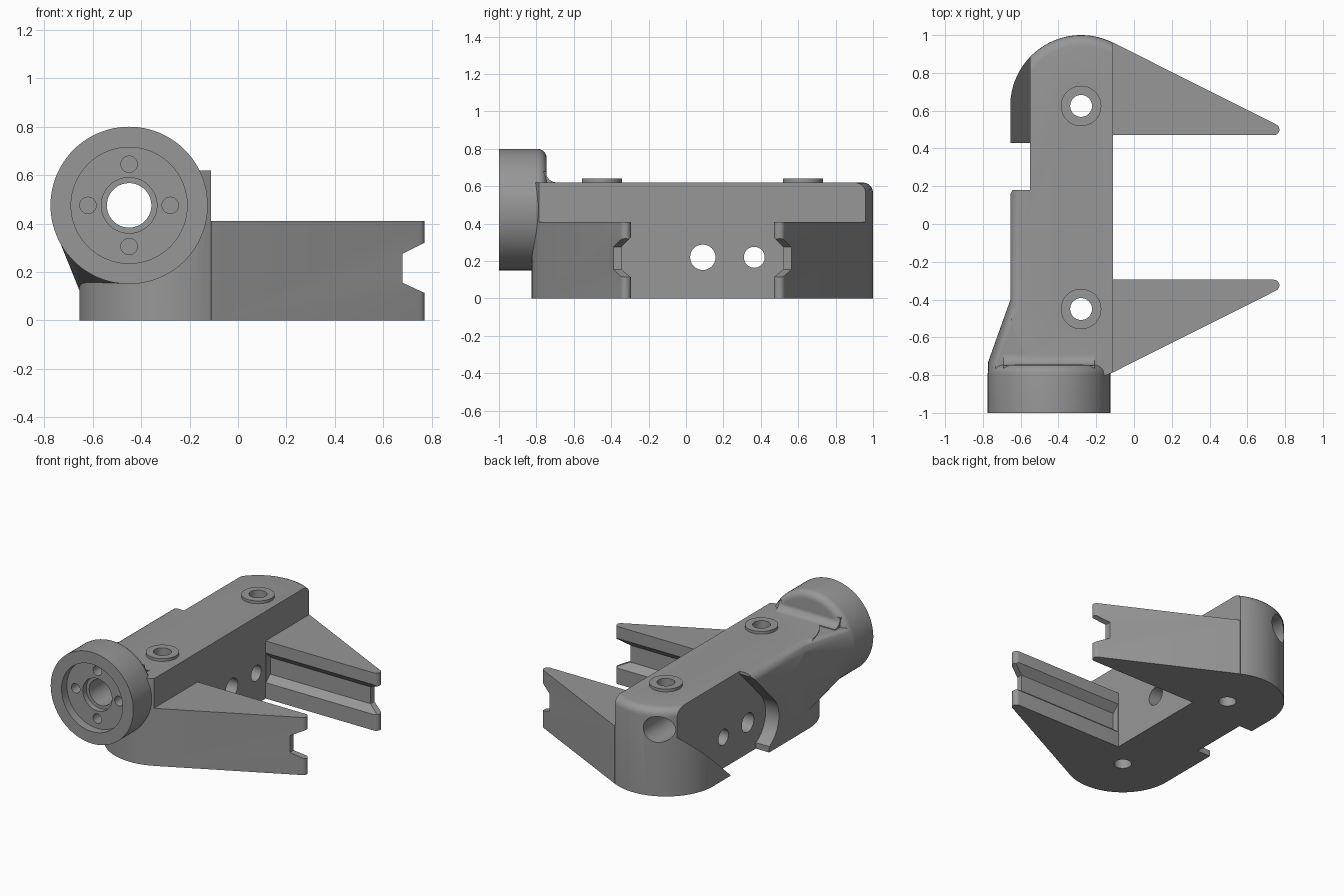
import bpy, bmesh, math
from mathutils import Vector

if "Cube" in bpy.data.objects:
    bpy.data.objects.remove(bpy.data.objects["Cube"])

grey = bpy.data.materials.new("plain grey")
grey.diffuse_color = (0.31, 0.31, 0.31, 1)
grey.use_nodes = True
grey.node_tree.nodes["Principled BSDF"].inputs["Base Color"].default_value = grey.diffuse_color
MID = 0.0875            # mirror line between the two arms
RX, RZ = -0.45, 0.475   # front socket axis


def finish(name, bm):
    bmesh.ops.recalc_face_normals(bm, faces=bm.faces[:])
    me = bpy.data.meshes.new(name)
    bm.to_mesh(me)
    bm.free()
    ob = bpy.data.objects.new(name, me)
    bpy.context.collection.objects.link(ob)
    me.materials.append(grey)
    return ob


def prism_bm(pts, axis, lo, hi):
    """Extrude a 2D outline along an axis."""
    def at(a, b, h):
        return {"x": (h, a, b), "y": (a, h, b), "z": (a, b, h)}[axis]
    bm = bmesh.new()
    rings = [[bm.verts.new(at(a, b, h)) for a, b in pts] for h in (lo, hi)]
    n = len(pts)
    for r in rings:
        bm.faces.new(r)
    for i in range(n):
        j = (i + 1) % n
        bm.faces.new((rings[0][i], rings[0][j], rings[1][j], rings[1][i]))
    bmesh.ops.recalc_face_normals(bm, faces=bm.faces[:])
    return bm


def prism(name, pts, axis, lo, hi):
    return finish(name, prism_bm(pts, axis, lo, hi))


def arc(cx, cy, r, a0, a1, n):
    return [(cx + r * math.cos(math.radians(a0 + (a1 - a0) * i / n)),
             cy + r * math.sin(math.radians(a0 + (a1 - a0) * i / n))) for i in range(n + 1)]


def circle(cx, cy, r, n=48):
    return arc(cx, cy, r, 0, 360, n)[:-1]


def lathe(name, prof, cx, cz, n=96):
    """Closed solid of revolution about a y-axis; prof is (radius, y)."""
    bm = bmesh.new()
    rings = [[bm.verts.new((a, y, b)) for a, b in circle(cx, cz, r, n)] for r, y in prof]
    for p, q in zip(rings, rings[1:]):
        for i in range(n):
            j = (i + 1) % n
            bm.faces.new((p[i], p[j], q[j], q[i]))
    bm.faces.new(rings[0])
    bm.faces.new(rings[-1])
    return finish(name, bm)


def boolean(target, tool, op):
    m = target.modifiers.new(op, "BOOLEAN")
    m.operation, m.object, m.solver = op, tool, "EXACT"
    bpy.context.view_layer.objects.active = target
    bpy.ops.object.modifier_apply(modifier=m.name)
    bpy.data.objects.remove(tool, do_unlink=True)


# main block with round ends and a softened top rim
end = arc(-0.28, 0.625, 0.375, 63.4, 180, 28)
outline = end + [(x, 2 * MID - y) for x, y in reversed(end)]
bm = prism_bm(outline, "z", 0, 0.62)
rim = [e for e in bm.edges if all(v.co.z > 0.6 and v.co.y > -0.5 for v in e.verts)
       and not all(v.co.x > -0.12 for v in e.verts)]
bmesh.ops.bevel(bm, geom=rim, offset=0.055, segments=5, profile=0.5, affect="EDGES")
body = finish("bracket_body", bm)

# two pointed arms
tip = [(-0.2, 0.47)] + arc(0.74, 0.50, 0.03, -90, 63.4, 8) + [(-0.11, 0.96), (-0.2, 0.9)]
for s in (0, 1):
    pts = [(x, 2 * MID - y) if s else (x, y) for x, y in tip]
    boolean(body, prism("arm", pts, "z", 0, 0.41), "UNION")

# side neck flowing out into the socket
bm = bmesh.new()
for a, b in circle(RX, RZ, 0.322, 64):
    bm.verts.new((a, -0.78, min(b, 0.615)))
    if a < RX:
        bm.verts.new((a, -0.73, min(b, 0.615)))
for a, b in [(-0.654, 0.12), (-0.654, 0.56), (-0.638, 0.60), (-0.60, 0.615),
             (-0.2, 0.615), (-0.2, 0.12)]:
    bm.verts.new((a, -0.40, b))
res = bmesh.ops.convex_hull(bm, input=bm.verts[:])
bmesh.ops.delete(bm, geom=[v for v in bm.verts if not v.link_faces], context="VERTS")
boolean(body, finish("neck", bm), "UNION")

# front socket with rounded rear edge, and the fillet behind it
prof = [(0.325, -1.0)] + [(r, y) for y, r in arc(-0.795, 0.275, 0.05, 90, 0, 6)]
boolean(body, lathe("socket", prof, RX, RZ), "UNION")
fillet = [(-0.77, 0.60), (-0.69, 0.60)] + arc(-0.69, 0.68, 0.06, 270, 180, 6) + [(-0.77, 0.68)]
boolean(body, prism("socket_fillet", fillet, "x", -0.69, -0.21), "UNION")

# raised collars on top
for y in (0.625, -0.45):
    boolean(body, prism("collar", circle(-0.28, y, 0.107), "z", 0.55, 0.64), "UNION")

# socket recess, counterbore, long bore and four small holes
boolean(body, prism("recess", circle(RX, RZ, 0.24, 64), "y", -1.1, -0.94), "DIFFERENCE")
boolean(body, prism("counterbore", circle(RX, RZ, 0.115), "y", -1.1, -0.90), "DIFFERENCE")
boolean(body, prism("bore", circle(RX, RZ, 0.092), "y", -1.1, 1.1), "DIFFERENCE")
for k in range(4):
    a = k * math.pi / 2
    c = circle(RX + 0.17 * math.cos(a), RZ + 0.17 * math.sin(a), 0.034, 24)
    boolean(body, prism("small_hole", c, "y", -1.1, -0.84), "DIFFERENCE")

# vertical holes
for y in (0.625, -0.45):
    boolean(body, prism("bolt_hole", circle(-0.28, y, 0.058, 32), "z", -0.1, 0.8), "DIFFERENCE")

# slanted recess in the left side, rounded about the pivot hole
slot = [(0.33, -0.09), (0.0, -0.09)] + arc(0.09, 0.22, 0.2, 243, 135, 14) + \
       [(0.18, 0.60), (0.18, 0.8), (1.1, 0.8), (1.1, 0.61)]
boolean(body, prism("side_recess", slot, "x", -0.9, -0.55), "DIFFERENCE")

# pivot holes through the block, one countersunk
boolean(body, prism("pivot_hole", circle(0.09, 0.22, 0.068, 32), "x", -0.9, 0.1), "DIFFERENCE")
boolean(body, prism("screw_hole", circle(0.365, 0.22, 0.056, 32), "x", -0.9, 0.1), "DIFFERENCE")
bm = bmesh.new()
bmesh.ops.create_cone(bm, cap_ends=True, segments=32, radius1=0.056, radius2=0.114, depth=0.09)
for v in bm.verts:
    x, y, z = v.co
    v.co = Vector((-0.151 + z, 0.365 + x, 0.22 + y))
boolean(body, finish("countersink", bm), "DIFFERENCE")

# grooves along the inside of the arms and notches in their tips
for s in (0, 1):
    g = [(0.46, 0.105), (0.52, 0.155), (0.52, 0.275), (0.46, 0.335)]
    g = [(2 * MID - y, z) if s else (y, z) for y, z in g]
    boolean(body, prism("groove", g, "x", -0.1099, 0.9), "DIFFERENCE")
notch = [(0.80, 0.10), (0.68, 0.155), (0.68, 0.275), (0.80, 0.335)]
boolean(body, prism("tip_notch", notch, "y", -0.7, 0.8), "DIFFERENCE")

bpy.ops.object.select_all(action="DESELECT")
body.select_set(True)
bpy.context.view_layer.objects.active = body
bpy.ops.object.shade_smooth_by_angle(angle=math.radians(30))
